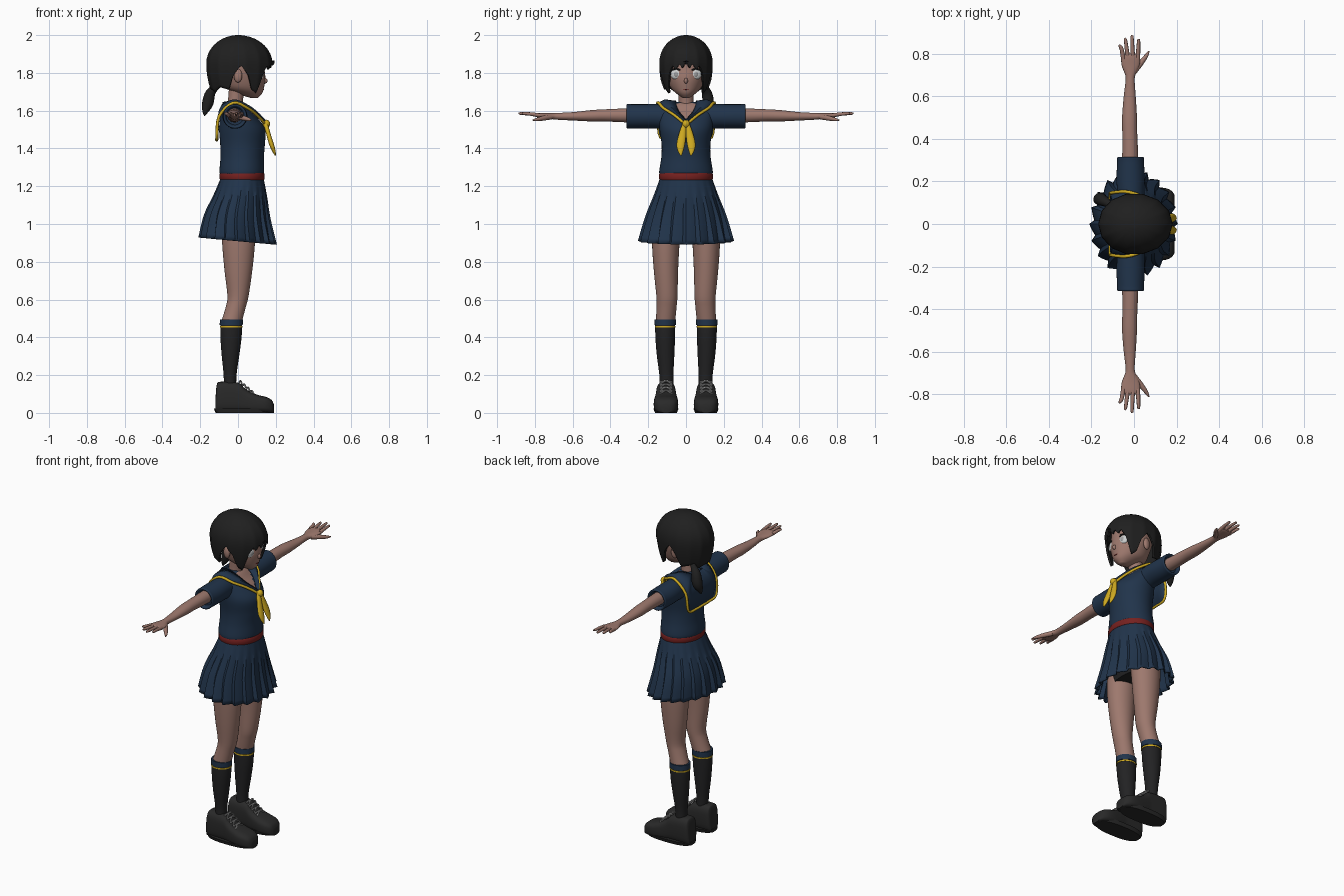
import bpy, bmesh, math
from mathutils import Vector, Matrix

cube = bpy.data.objects.get("Cube")
if cube:
    bpy.data.objects.remove(cube, do_unlink=True)


def material(name, r, g, b):
    m = bpy.data.materials.new(name)
    m.use_nodes = True
    m.diffuse_color = (r, g, b, 1)
    bsdf = next(n for n in m.node_tree.nodes if n.type == 'BSDF_PRINCIPLED')
    bsdf.inputs["Base Color"].default_value = (r, g, b, 1)
    return m


SKIN = material("warm skin", .34, .19, .155)
HAIR = material("black hair", .014, .014, .014)
NAVY = material("navy cloth", .015, .034, .07)
GOLD = material("yellow trim", .62, .4, .015)
RED = material("red belt", .18, .015, .014)
SOCK = material("black sock", .016, .016, .017)
SHOE = material("dark leather", .022, .022, .022)
WHITE = material("eye white", .62, .64, .64)
GREY = material("pale grey", .36, .36, .36)


def finish(name, bm, mat, pair=False, thick=0, sharp=50):
    """Turn a bmesh into one object, or a mirrored left and right pair."""
    bmesh.ops.recalc_face_normals(bm, faces=bm.faces[:])
    made = []
    for side in (("left_", "right_") if pair else ("",)):
        if side == "right_":
            bm.transform(Matrix.Scale(-1, 4, (0, 1, 0)))
            bmesh.ops.reverse_faces(bm, faces=bm.faces[:])
        me = bpy.data.meshes.new(side + name)
        bm.to_mesh(me)
        me.materials.append(mat)
        me.shade_smooth()
        me.set_sharp_from_angle(angle=math.radians(sharp))
        ob = bpy.data.objects.new(side + name, me)
        bpy.context.collection.objects.link(ob)
        if thick:
            mod = ob.modifiers.new("thickness", 'SOLIDIFY')
            mod.thickness = thick
            mod.offset = -1
        made.append(ob)
    bm.free()
    return made[0]


def spline(pts, k=4):
    """Smooth curve through tuples of any length."""
    pts = [Vector(p) for p in pts]
    out = []
    for i in range(len(pts) - 1):
        a, b = pts[max(i - 1, 0)], pts[i]
        c, d = pts[i + 1], pts[min(i + 2, len(pts) - 1)]
        for j in range(k):
            t = j / k
            out.append(b + (c - a) * (t / 2) + (a * 2 - b * 5 + c * 4 - d) * (t * t / 2)
                       + (b * 3 - a - c * 3 + d) * (t ** 3 / 2))
    return out + [pts[-1]]


def bridge(rings, caps=True, loop=True):
    bm = bmesh.new()
    rows = [[bm.verts.new(p) for p in ring] for ring in rings]
    n = len(rows[0])
    for a, b in zip(rows, rows[1:]):
        for i in range(n if loop else n - 1):
            j = (i + 1) % n
            bm.faces.new((a[i], a[j], b[j], b[i]))
    if caps:
        bm.faces.new(rows[0])
        bm.faces.new(rows[-1])
    return bm


def oval(c, u, v, n, p=2):
    def bend(w):
        return math.copysign(abs(w) ** (2 / p), w)
    return [c + u * bend(math.cos(q)) + v * bend(math.sin(q))
            for q in (math.tau * i / n for i in range(n))]


def loft(name, rows, mat, axis='z', pair=False, n=32, p=2, k=4):
    """Rows hold: place on the axis, two centre values, two radii."""
    X, Y, Z = Vector((1, 0, 0)), Vector((0, 1, 0)), Vector((0, 0, 1))
    main, u, v = {'z': (Z, X, Y), 'y': (Y, X, Z), 'x': (X, Y, Z)}[axis]
    rows = [tuple(r) + (0,) * (5 - len(r)) for r in rows]
    # the small floor keeps splined radii from collapsing
    rings = [oval(main * t + u * a + v * b, u * max(ra, .002), v * max(rb, .002), n, p)
             for t, a, b, ra, rb in (tuple(r[:]) for r in [list(w) for w in spline_rows(rows, k)])]
    return finish(name, bridge(rings), mat, pair)


def spline_rows(rows, k):
    return [list(a) + list(b) for a, b in
            zip(spline([r[:3] for r in rows], k), spline([r[3:] for r in rows], k))]


def tube(name, pts, mat, pair=False, n=10, k=4):
    """Round tube through points that hold x, y, z and radius."""
    path = spline(pts, k)
    centre = [Vector(p[:3]) for p in path]
    u, rings = Vector((.31, .2, .93)), []
    for i, c in enumerate(centre):
        d = (centre[min(i + 1, len(path) - 1)] - centre[max(i - 1, 0)]).normalized()
        u = (u - d * u.dot(d)).normalized()
        r = max(path[i][3], .001)
        rings.append(oval(c, u * r, d.cross(u) * r, n))
    return finish(name, bridge(rings), mat, pair)


def ball(name, centre, size, mat, pair=False, turn=0):
    bm = bmesh.new()
    mtx = (Matrix.Translation(centre) @ Matrix.Rotation(turn, 4, 'Z')
           @ Matrix.Diagonal((*size, 1)))
    bmesh.ops.create_uvsphere(bm, u_segments=24, v_segments=14, radius=1, matrix=mtx)
    return finish(name, bm, mat, pair)


# Head and face
loft("head", [(1.668, .085, 0, .02, .018), (1.69, .062, 0, .065, .05), (1.72, .037, 0, .1, .08),
              (1.77, .03, 0, .115, .1), (1.82, .02, 0, .12, .11), (1.9, .01, 0, .12, .11),
              (1.96, .01, 0, .08, .08)], SKIN)
loft("neck", [(1.58, -.02, 0, .05, .05), (1.64, -.015, 0, .04, .04), (1.73, -.005, 0, .042, .042)], SKIN)
ball("nose", (.143, 0, 1.758), (.013, .01, .015), SKIN)
ball("ear", (0, .11, 1.785), (.022, .014, .036), SKIN, pair=True, turn=.2)
ball("eye", (.121, .055, 1.793), (.012, .03, .027), WHITE, pair=True, turn=.35)
ball("iris", (.13, .053, 1.793), (.006, .013, .015), GREY, pair=True, turn=.35)
tube("eyelash", [(.132, .026, 1.812, .003), (.133, .055, 1.822, .005), (.113, .088, 1.808, .003)],
     HAIR, pair=True)
tube("mouth", [(.131, -.018, 1.715, .002), (.135, 0, 1.713, .003), (.131, .018, 1.715, .002)], RED)

# Hair shell: hem height depends on the direction around the head
HEM = [(0, 1.865), (8, 1.82), (14, 1.85), (23, 1.815), (30, 1.84), (39, 1.80), (50, 1.69), (62, 1.71),
       (72, 1.79), (85, 1.84), (98, 1.79), (110, 1.71), (130, 1.725), (150, 1.70), (180, 1.715)]


def hem(deg):
    for (a, za), (b, zb) in zip(HEM, HEM[1:]):
        if deg <= b:
            return za + (zb - za) * (deg - a) / (b - a)
    return HEM[-1][1]


rings, rows, cols = [], 18, 120
for j in range(rows + 1):
    ring = []
    for i in range(cols):
        q = math.tau * i / cols
        low = hem(math.degrees(min(q, math.tau - q)))
        w = max(j / rows, .03) * 2
        if w <= 1:
            z, f = 1.85 + .15 * math.cos(w * math.pi / 2), math.sin(w * math.pi / 2)
        else:
            z = 1.85 + (low - 1.85) * (w - 1)
            f = 1 - .16 * ((1.85 - z) / .15) ** 2
        f *= 1 - .025 * min(w, 1) * abs(math.sin(q * 7))
        front = .182 if math.cos(q) > 0 else .168
        ring.append(Vector((front * f * math.cos(q), .145 * f * math.sin(q), z)))
    rings.append(ring)
shell = bridge(rings, caps=False)
shell.verts.ensure_lookup_table()
shell.faces.new(shell.verts[:cols])
finish("hair", shell, HAIR, thick=.012)
tube("ponytail", [(-.11, .09, 1.73, .014), (-.145, .11, 1.695, .026), (-.16, .117, 1.64, .03),
                  (-.172, .11, 1.6, .018), (-.178, .105, 1.572, .002)], HAIR, n=14)

# Blouse, with the open neck coloured as skin
blouse = loft("blouse", [(1.255, .022, 0, .108, .132), (1.275, .02, 0, .118, .142), (1.35, .022, 0, .115, .131),
                         (1.42, .024, 0, .118, .129), (1.5, .022, 0, .122, .14), (1.56, .005, 0, .1, .145),
                         (1.6, -.012, 0, .075, .148), (1.63, -.02, 0, .055, .11), (1.645, -.02, 0, .035, .06)],
              NAVY, n=64, k=6)
blouse.data.materials.append(SKIN)
for f in blouse.data.polygons:
    c = f.center
    if c.x > .02 and c.z > 1.545 + 1.2 * abs(c.y):
        f.material_index = 1
loft("sleeve", [(.1, -.012, 1.565, .06, .066), (.15, -.015, 1.57, .064, .064), (.22, -.016, 1.57, .066, .064),
                (.29, -.016, 1.57, .063, .064), (.312, -.016, 1.57, .062, .064), (.313, -.016, 1.57, .052, .054),
                (.295, -.016, 1.57, .045, .045)], NAVY, axis='y', pair=True)

# Sailor collar with yellow edging and tied scarf
outer = [(.147, 0, 1.525), (.102, .06, 1.575), (.05, .12, 1.614), (-.025, .15, 1.642),
         (-.1, .147, 1.57), (-.112, .135, 1.46), (-.112, .06, 1.445), (-.113, 0, 1.445)]
inner = [(.124, 0, 1.555), (.082, .035, 1.595), (.042, .05, 1.627), (-.02, .055, 1.652),
         (-.07, .05, 1.648), (-.08, .045, 1.645), (-.08, .02, 1.645), (-.08, 0, 1.645)]


def around(half):
    return spline(half + [(x, -y, z) for x, y, z in half[-2::-1]])


edge, neckline = around(outer), around(inner)
hub = Vector((0, 0, 1.5))
middle = [(a + b) / 2 + ((a + b) / 2 - hub).normalized() * .016 for a, b in zip(edge, neckline)]
finish("collar", bridge([edge, middle, neckline], caps=False, loop=False), NAVY, thick=.008)
tube("collar_trim", [(*p, .008) for p in edge], GOLD, n=8, k=1)
ball("scarf_knot", (.15, 0, 1.53), (.02, .02, .022), GOLD)
loft("scarf_tail", [(1.535, .145, .008, .012, .01), (1.47, .163, .02, .012, .02), (1.42, .178, .028, .013, .022),
                    (1.385, .19, .029, .009, .014), (1.362, .198, .026, .003, .003)], GOLD, pair=True, n=16)

# Arms and hands
loft("arm", [(.25, -.018, 1.575, .04, .038), (.34, -.018, 1.575, .037, .036), (.43, -.02, 1.575, .035, .032),
             (.5, -.021, 1.573, .035, .03), (.6, -.02, 1.57, .028, .022), (.68, -.018, 1.57, .021, .018),
             (.71, -.017, 1.571, .028, .016), (.745, -.016, 1.573, .042, .014), (.785, -.016, 1.576, .044, .012),
             (.8, -.016, 1.577, .036, .007)], SKIN, axis='y', pair=True, n=24)
for finger, base, tip, reach in (("little", -.05, -.066, .842), ("ring", -.028, -.04, .872),
                                 ("middle", -.005, -.009, .885), ("index", .018, .022, .868)):
    tube(finger + "_finger", [(base, .775, 1.575, .011), ((base + tip) / 2, .82, 1.582, .0095),
                              (tip, reach - .006, 1.585, .007), (tip, reach, 1.585, .002)], SKIN, pair=True)
tube("thumb", [(.0, .715, 1.567, .014), (.032, .755, 1.56, .013), (.058, .79, 1.553, .009),
               (.07, .812, 1.55, .003)], SKIN, pair=True)

# Belt, shorts and pleated skirt
loft("belt", [(1.233, .022, 0, .116, .139), (1.238, .022, 0, .119, .142), (1.265, .022, 0, .119, .142),
              (1.27, .022, 0, .116, .139)], RED, k=1, n=48)
loft("shorts", [(.94, .005, 0, .085, .16), (1.02, .008, 0, .1, .165), (1.12, .015, 0, .105, .15),
                (1.235, .022, 0, .1, .125)], SOCK)
rings, pleats, steps = [], 20, 4
for z, cx, rx, ry, depth in spline_rows([(1.245, .022, .113, .137, 0), (1.15, .012, .142, .172, .04),
                                         (1.04, -.004, .176, .216, .07), (.91, -.002, .208, .255, .11)], 4):
    ring = []
    for i in range(pleats * steps):
        q = math.tau * i / (pleats * steps)
        f = 1 - depth * (i % steps) / (steps - 1)
        x = cx + rx * f * math.cos(q)
        ring.append(Vector((x, ry * f * math.sin(q), z - .09 * x * (1.245 - z) / .335)))
    rings.append(ring)
finish("skirt", bridge(rings, caps=False), NAVY, thick=.006, sharp=30)

# Legs and socks
loft("leg", [(1.03, .003, .1, .09, .078), (.9, .003, .107, .087, .073), (.75, .002, .106, .073, .064),
             (.62, 0, .101, .056, .056), (.56, -.012, .103, .053, .053), (.48, -.035, .109, .055, .051)],
     SKIN, pair=True)
loft("sock", [(.48, -.036, .11, .058, .053), (.4, -.037, .11, .056, .052), (.3, -.04, .108, .046, .046),
              (.2, -.042, .104, .034, .037), (.12, -.042, .103, .033, .036)], SOCK, pair=True)
loft("sock_cuff", [(.464, -.036, .11, .061, .056), (.495, -.035, .11, .061, .056)], NAVY, pair=True, k=1)
loft("sock_stripe", [(.452, -.036, .11, .06, .055), (.46, -.036, .11, .06, .055)], GOLD, pair=True, k=1)

# Shoes: cross-sections from heel to toe, then crossed laces
shoe = [(-.12, .06, .034), (-.112, .15, .045), (-.09, .165, .051), (0, .16, .053), (.03, .136, .056), (.06, .114, .06),
        (.11, .094, .065), (.15, .084, .062), (.178, .068, .048), (.19, .045, .03)]
loft("shoe", [(x, .106, h / 2, w, h / 2) for x, h, w in shoe], SHOE, axis='x', pair=True, p=3.2)
loft("sole", [(0, .03, .106, .148, .058), (.022, .03, .106, .158, .066)], SHOE, pair=True, k=1, p=2.6, n=40)
for i in range(4):
    for cross in (-1, 1):
        x = .006 + .02 * i
        z = .168 - .85 * (x - .006)
        tube("lace", [(x, .106 - .034 * cross, z - .006, .0045), (x + .008, .106, z + .001, .0045),
                      (x + .016, .106 + .034 * cross, z - .018, .0045)], GREY, pair=True, n=6)
